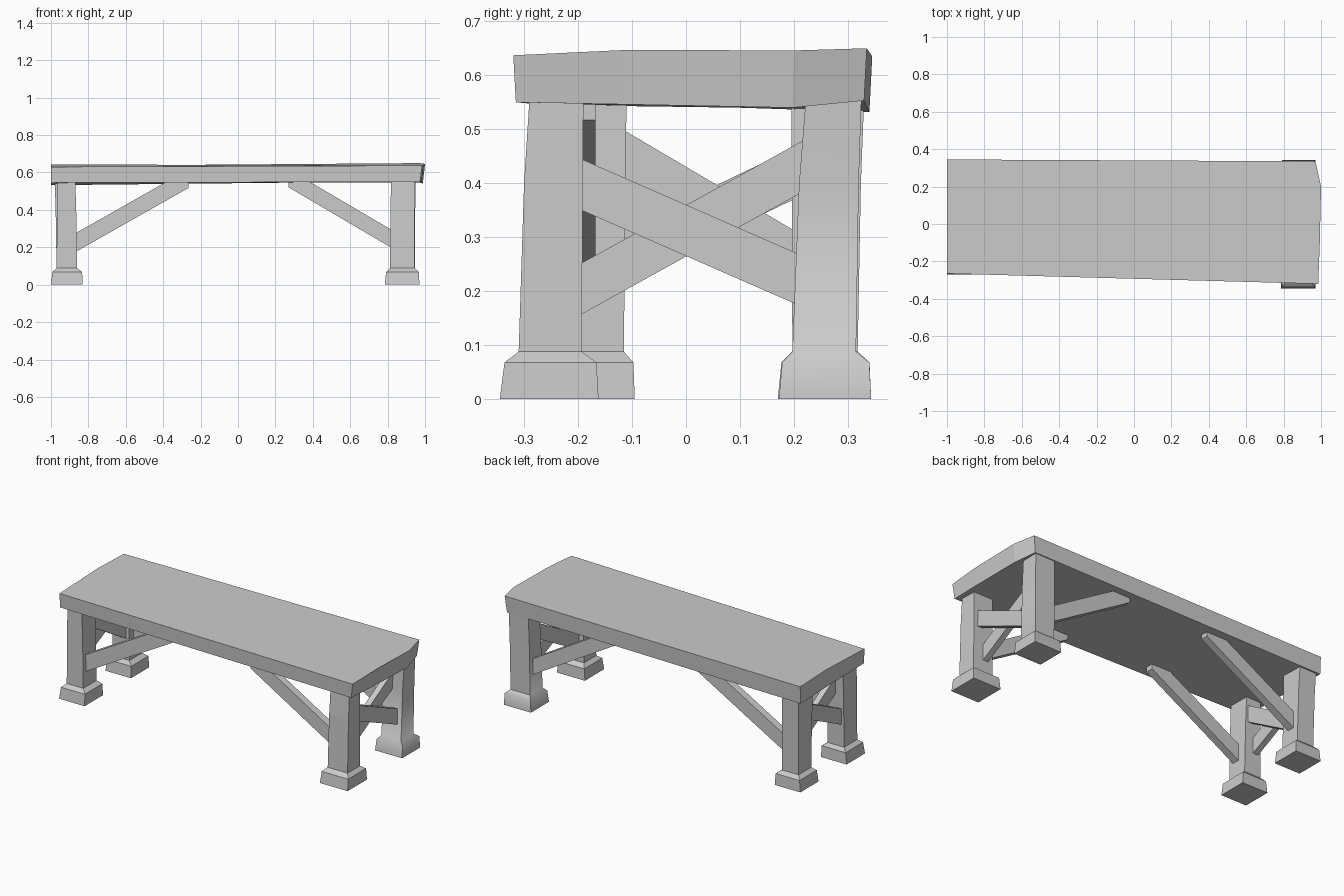
import bpy
import bmesh
import math
from mathutils import Vector

cube = bpy.data.objects.get("Cube")
if cube:
    bpy.data.objects.remove(cube, do_unlink=True)

grey = bpy.data.materials.new("plain_grey")
grey.use_nodes = True
GREY = (0.6, 0.6, 0.6, 1)
grey.diffuse_color = GREY
grey.node_tree.nodes["Principled BSDF"].inputs["Base Color"].default_value = GREY


def loft(name, rings):
    """Skin a closed solid through rings of equal length."""
    bm = bmesh.new()
    loops = [[bm.verts.new(p) for p in ring] for ring in rings]
    for low, high in zip(loops, loops[1:]):
        n = len(low)
        for i in range(n):
            j = (i + 1) % n
            bm.faces.new((low[i], low[j], high[j], high[i]))
    bm.faces.new(loops[0][::-1])
    bm.faces.new(loops[-1])
    bmesh.ops.recalc_face_normals(bm, faces=bm.faces[:])
    mesh = bpy.data.meshes.new(name)
    bm.to_mesh(mesh)
    bm.free()
    mesh.materials.append(grey)
    obj = bpy.data.objects.new(name, mesh)
    bpy.context.collection.objects.link(obj)
    return obj


def rect(x0, x1, y0, y1, z):
    return [(x0, y0, z), (x1, y0, z), (x1, y1, z), (x0, y1, z)]


def beam(name, start, end, height, side):
    """Bar whose ends are cut upright; height is measured vertically."""
    start, end = Vector(start), Vector(end)
    up, out = Vector((0, 0, height / 2)), Vector(side) / 2
    corners = (-out - up, out - up, out + up, up - out)
    return loft(name, [[p + c for c in corners] for p in (start, end)])


# Uneven tabletop: x, y, top height, bottom height
outline = [
    (-1, -0.265, 0.63, 0.545), (0.985, -0.32, 0.637, 0.55),
    (0.993, -0.11, 0.647, 0.546), (1, 0.2, 0.646, 0.54),
    (0.97, 0.335, 0.65, 0.553), (-1, 0.345, 0.635, 0.532),
    (-1, 0.1, 0.643, 0.54),
]
loft("tabletop", [
    [(x - (0.012 if x > 0 else 0), y * 0.985, low) for x, y, high, low in outline],
    [(x, y, high) for x, y, high, low in outline],
])


def leg(name, foot, ankle, head):
    """Tapered post on a flared foot; each argument is x0, x1, y0, y1."""
    sole_top = [f * 0.88 + a * 0.12 if i % 2 else f * 0.75 + a * 0.25
                for i, (f, a) in enumerate(zip(foot, ankle))]
    waist = [(a + h) / 2 for a, h in zip(ankle, head)]
    levels = [(foot, 0), (sole_top, 0.068), (ankle, 0.088),
              (waist, 0.4), (head, 0.556)]
    return loft(name, [rect(*box, z) for box, z in levels])


leg("front_left_leg", (0.785, 0.97, -0.345, -0.162),
    (0.813, 0.945, -0.31, -0.193), (0.818, 0.943, -0.29, -0.19))
back_leg = leg("back_left_leg", (0.79, 0.97, 0.172, 0.343),
               (0.815, 0.945, 0.197, 0.315), (0.82, 0.95, 0.222, 0.325))
leg("front_right_leg", (-1, -0.83, -0.27, -0.095),
    (-0.97, -0.86, -0.24, -0.115), (-0.965, -0.87, -0.24, -0.11))
leg("back_right_leg", (-1, -0.83, 0.17, 0.343),
    (-0.97, -0.86, 0.197, 0.318), (-0.98, -0.87, 0.195, 0.33))

# The back left foot flares softly
for face in back_leg.data.polygons:
    face.use_smooth = abs(face.normal.z) < 0.9
bpy.context.view_layer.objects.active = back_leg
back_leg.select_set(True)
bpy.ops.object.shade_smooth_by_angle(angle=math.radians(50))
back_leg.select_set(False)

# Long diagonal braces from the legs up into the tabletop
for label, y_left, y_right in (("front", -0.245, -0.19), ("back", 0.265, 0.262)):
    beam(label + "_left_brace", (0.85, y_left, 0.228), (0.27, y_left, 0.569),
         0.096, (0, 0.045, 0))
    beam(label + "_right_brace", (-0.89, y_right, 0.213), (-0.265, y_right, 0.567),
         0.1, (0, 0.045, 0))

# Crossed braces between the legs at each end
beam("left_outer_cross", (0.9, -0.22, 0.409), (0.9, 0.23, 0.212), 0.095, (0.035, 0, 0))
beam("left_inner_cross", (0.862, -0.22, 0.19), (0.862, 0.25, 0.45), 0.095, (0.035, 0, 0))
beam("right_outer_cross", (-0.935, -0.14, 0.255), (-0.935, 0.23, 0.432), 0.095, (0.035, 0, 0))
beam("right_inner_cross", (-0.898, -0.14, 0.463), (-0.898, 0.23, 0.245), 0.1, (0.035, 0, 0))
